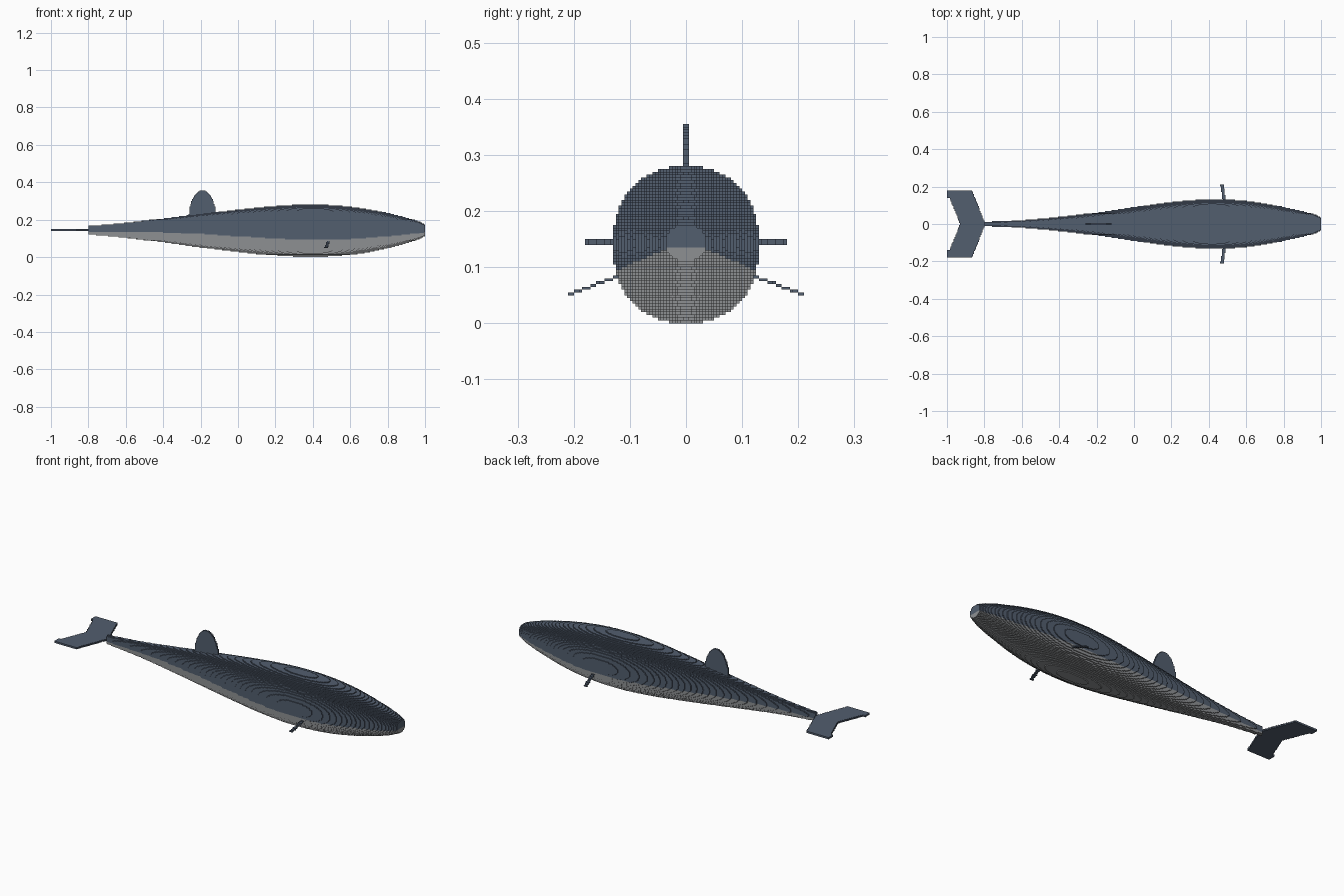
import bpy
import math

if "Cube" in bpy.data.objects:
    bpy.data.objects.remove(bpy.data.objects["Cube"])

S = 0.005  # edge length of one block


def material(name, colour):
    mat = bpy.data.materials.new(name)
    mat.use_nodes = True
    mat.diffuse_color = colour
    mat.node_tree.nodes["Principled BSDF"].inputs["Base Color"].default_value = colour
    return mat


SLATE = material("slate_blue", (0.085, 0.112, 0.158, 1))
GREY = material("belly_grey", (0.27, 0.28, 0.29, 1))


def snap(x):
    return round(x / S) * S


def build(name, runs, mats, colour_rule=lambda y, z: 0):
    """Stepped solid from block rows: {(row y, row z): (x start, x end)}."""
    verts, faces, slots = [], [], []

    def quad(points, flip, slot):
        first = len(verts)
        verts.extend(reversed(points) if flip else points)
        faces.append(range(first, first + 4))
        slots.append(slot)

    for (j, k), (a, b) in runs.items():
        y0, y1, z0, z1 = j * S, (j + 1) * S, k * S, (k + 1) * S
        slot = colour_rule((y0 + y1) / 2, (z0 + z1) / 2)
        # row ends
        for x, flip in ((b, False), (a, True)):
            quad([(x, y0, z0), (x, y1, z0), (x, y1, z1), (x, y0, z1)], flip, slot)
        # row sides, only where no neighbouring row hides them
        for dj, dk in ((1, 0), (-1, 0), (0, 1), (0, -1)):
            na, nb = runs.get((j + dj, k + dk), (b, b))
            for p, q in ((a, min(na, b)), (max(nb, a), b)):
                if q - p < S / 2:
                    continue
                if dj:
                    y = y1 if dj > 0 else y0
                    pts = [(p, y, z0), (p, y, z1), (q, y, z1), (q, y, z0)]
                else:
                    z = z1 if dk > 0 else z0
                    pts = [(p, y0, z), (q, y0, z), (q, y1, z), (p, y1, z)]
                quad(pts, dj + dk < 0, slot)

    mesh = bpy.data.meshes.new(name)
    mesh.from_pydata(verts, [], [tuple(f) for f in faces])
    for mat in mats:
        mesh.materials.append(mat)
    for poly, slot in zip(mesh.polygons, slots):
        poly.material_index = slot
    obj = bpy.data.objects.new(name, mesh)
    bpy.context.collection.objects.link(obj)
    return obj


def curve(values, t):
    """Smooth curve through evenly spaced values; first and last only steer."""
    i = min(int(t), len(values) - 4)
    f = t - i
    p, q, r, s = values[i:i + 4]
    return q + 0.5 * f * (r - p + f * (2 * p - 5 * q + 4 * r - s
                                       + f * (3 * (q - r) + s - p)))


# Body: half heights and half widths from tail root to nose
HEIGHT = [0.012, 0.024, 0.04, 0.064, 0.09, 0.113, 0.132, 0.14, 0.128, 0.094, 0.032, -0.1]
WIDTH = [0.006, 0.011, 0.021, 0.038, 0.061, 0.09, 0.117, 0.13, 0.123, 0.09, 0.036, -0.1]

body = {}
for i in range(360):
    x = -0.8 + (i + 0.5) * S
    t = (x + 0.8) / 0.2
    h, w = curve(HEIGHT, t), curve(WIDTH, t)
    mid = 0.145 - 0.005 * h / 0.14
    for k in range(56):
        v = abs((k + 0.5) * S - mid) / h
        if v >= 1:
            continue
        reach = w * (1 - v ** 2.25) ** (1 / 2.25)
        for j in range(int(reach / S + 0.5)):
            for row in (j, -1 - j):
                start = body.get((row, k), (x - S / 2, 0))[0]
                body[row, k] = (start, x + S / 2)


def belly(y, z):
    return int(z < 0.135 - 0.43 * max(0, abs(y) - 0.03))


build("body", body, [SLATE, GREY], belly)

# Dorsal fin: rounded upright plate
dorsal = {}
for k in range(43, 71):
    u = ((k + 0.5) * S - 0.215) / 0.14
    half = 0.073 * math.sqrt(1 - u * u)
    for j in (-1, 0):
        dorsal[j, k] = (snap(-0.19 - half), snap(-0.19 + half))
build("dorsal_fin", dorsal, [SLATE])

# Tail fluke: swept flat plate with notched tips
fluke = {}
for j in range(-36, 36):
    t = abs((j + 0.5) * S)
    lead = -0.795 - 0.39 * t
    trail = -0.93 - 0.4 * t if t < 0.14 else -1
    for k in (28, 29):
        fluke[j, k] = (snap(trail), snap(lead))
build("tail_fluke", fluke, [SLATE])

# Flippers: narrow strips stepping down and back on each side
for side, name in ((1, "left_flipper"), (-1, "right_flipper")):
    flipper = {}
    for j in range(21, 42):
        d = (j + 0.5) * S - 0.125
        k = int((0.082 - 0.36 * d) / S)
        x = 0.483 - 0.15 * d
        flipper[j if side > 0 else -1 - j, k] = (snap(x - 0.009), snap(x + 0.009))
    build(name, flipper, [SLATE])
